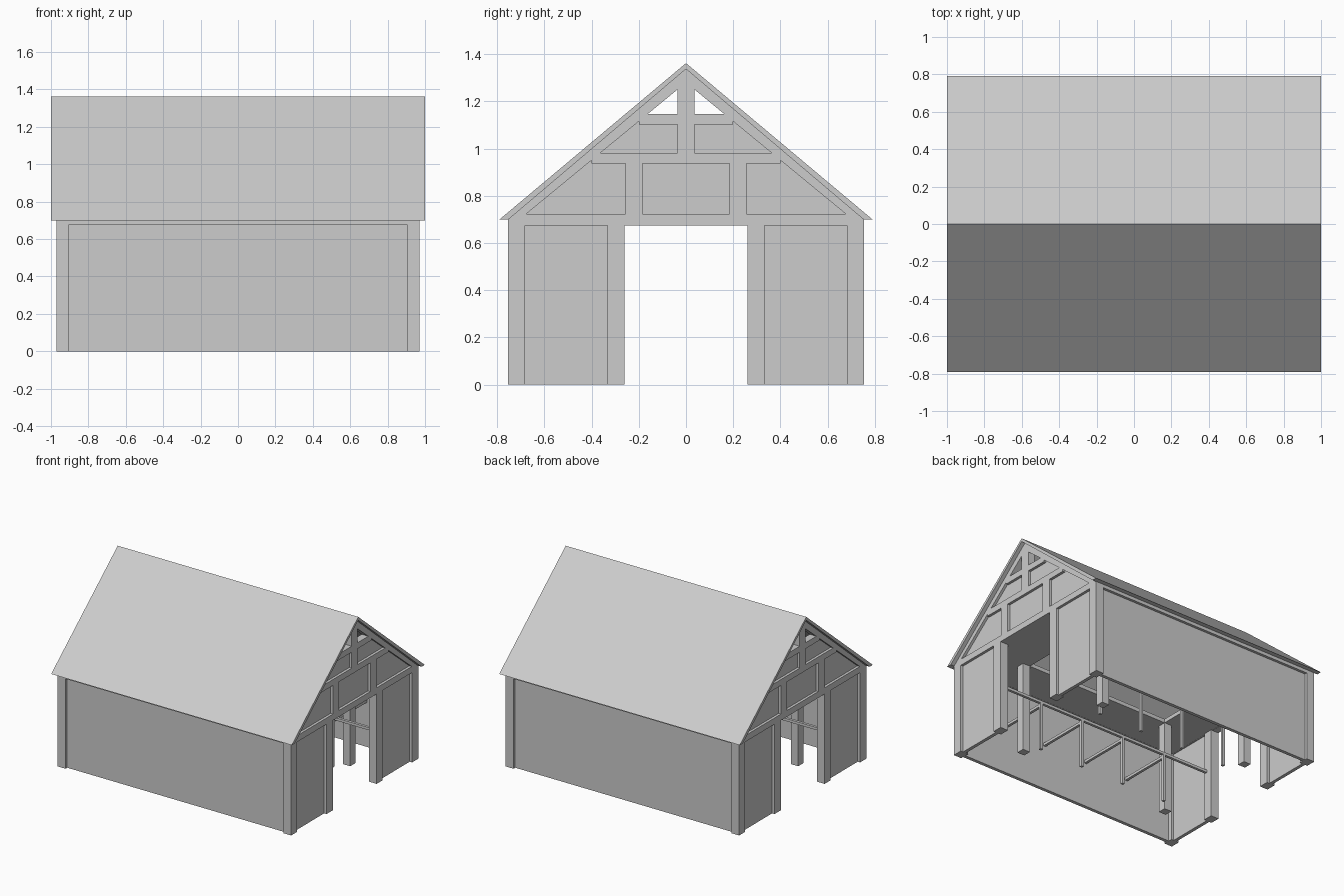
import bpy, bmesh

if "Cube" in bpy.data.objects:
    bpy.data.objects.remove(bpy.data.objects["Cube"])

grey = bpy.data.materials.new("plain_grey")
grey.diffuse_color = (0.604, 0.604, 0.604, 1)
grey.use_nodes = True
grey.node_tree.nodes["Principled BSDF"].inputs["Base Color"].default_value = grey.diffuse_color


def prism(name, pts, x0, x1):
    """Extrude a (y, z) profile along x."""
    bm = bmesh.new()
    a = [bm.verts.new((x0, y, z)) for y, z in pts]
    b = [bm.verts.new((x1, y, z)) for y, z in pts]
    n = len(pts)
    bm.faces.new(a)
    bm.faces.new(b[::-1])
    for i in range(n):
        j = (i + 1) % n
        bm.faces.new((a[i], b[i], b[j], a[j]))
    bmesh.ops.recalc_face_normals(bm, faces=bm.faces)
    me = bpy.data.meshes.new(name)
    bm.to_mesh(me)
    bm.free()
    me.materials.append(grey)
    ob = bpy.data.objects.new(name, me)
    bpy.context.collection.objects.link(ob)
    return ob


def box(name, x0, x1, y0, y1, z0, z1):
    return prism(name, [(y0, z0), (y1, z0), (y1, z1), (y0, z1)], x0, x1)


# Roof: one chevron profile with flat-cut eaves
prism("roof", [(-0.79, 0.70), (0, 1.362), (0.79, 0.70), (0.752, 0.70),
               (0, 1.337), (-0.752, 0.70)], -1, 1)

# Long walls with top beams
for s in (-1, 1):
    box("long_wall", -0.94, 0.94, s * 0.71, s * 0.735, 0, 0.69)
    box("wall_top_beam", -0.92, 0.92, s * 0.69, s * 0.755, 0.675, 0.70)

# Both end walls and gables
for e in (-1, 1):
    def ebox(name, x0, x1, *r):
        box(name, e * x0, e * x1, *r)

    F = (0.915, 0.97)
    ebox("tie_beam", *F, -0.75, 0.75, 0.675, 0.722)
    ebox("lower_collar", *F, -0.40, 0.40, 0.937, 0.982)
    ebox("upper_collar", *F, -0.20, 0.20, 1.102, 1.147)
    ebox("king_post", *F, -0.035, 0.035, 0.98, 1.31)
    prism("gable_panel", [(-0.71, 0.70), (0.71, 0.70), (0.19, 1.13), (-0.19, 1.13)],
          e * 0.925, e * 0.95)
    for s in (-1, 1):
        prism("gable_rafter", [(0, 1.338), (s * 0.753, 0.70), (s * 0.705, 0.70), (0, 1.28)],
              e * F[0], e * F[1])
        ebox("gable_stud", *F, s * 0.185, s * 0.257, 0.72, 0.94)
        ebox("corner_post", 0.905, 0.97, s * 0.682, s * 0.755, 0, 0.70)
        ebox("door_post", 0.905, 0.97, s * 0.26, s * 0.333, 0, 0.68)
        ebox("end_wall", 0.925, 0.95, s * 0.33, s * 0.70, 0, 0.68)
        # Inner columns at the corners of the loft opening
        ebox("inner_column", 0.60, 0.66, s * 0.39, s * 0.45, 0, 0.68)

# Loft floor around a central opening
for s in (-1, 1):
    box("loft_side", -0.93, 0.93, s * 0.39, s * 0.72, 0.676, 0.705)
    box("loft_end", s * 0.60, s * 0.93, -0.39, 0.39, 0.676, 0.705)

# Stall rails, posts and dividers along both sides
for s in (-1, 1):
    box("stall_rail", -0.92, 0.92, s * 0.305, s * 0.325, 0.36, 0.38)
    for i in range(4):
        x = 0.565 - i * 0.364
        box("stall_post", x - 0.01, x + 0.01, s * 0.305, s * 0.325, 0, 0.36)
        box("stall_divider", x - 0.01, x + 0.01, s * 0.32, s * 0.72, 0.335, 0.355)
